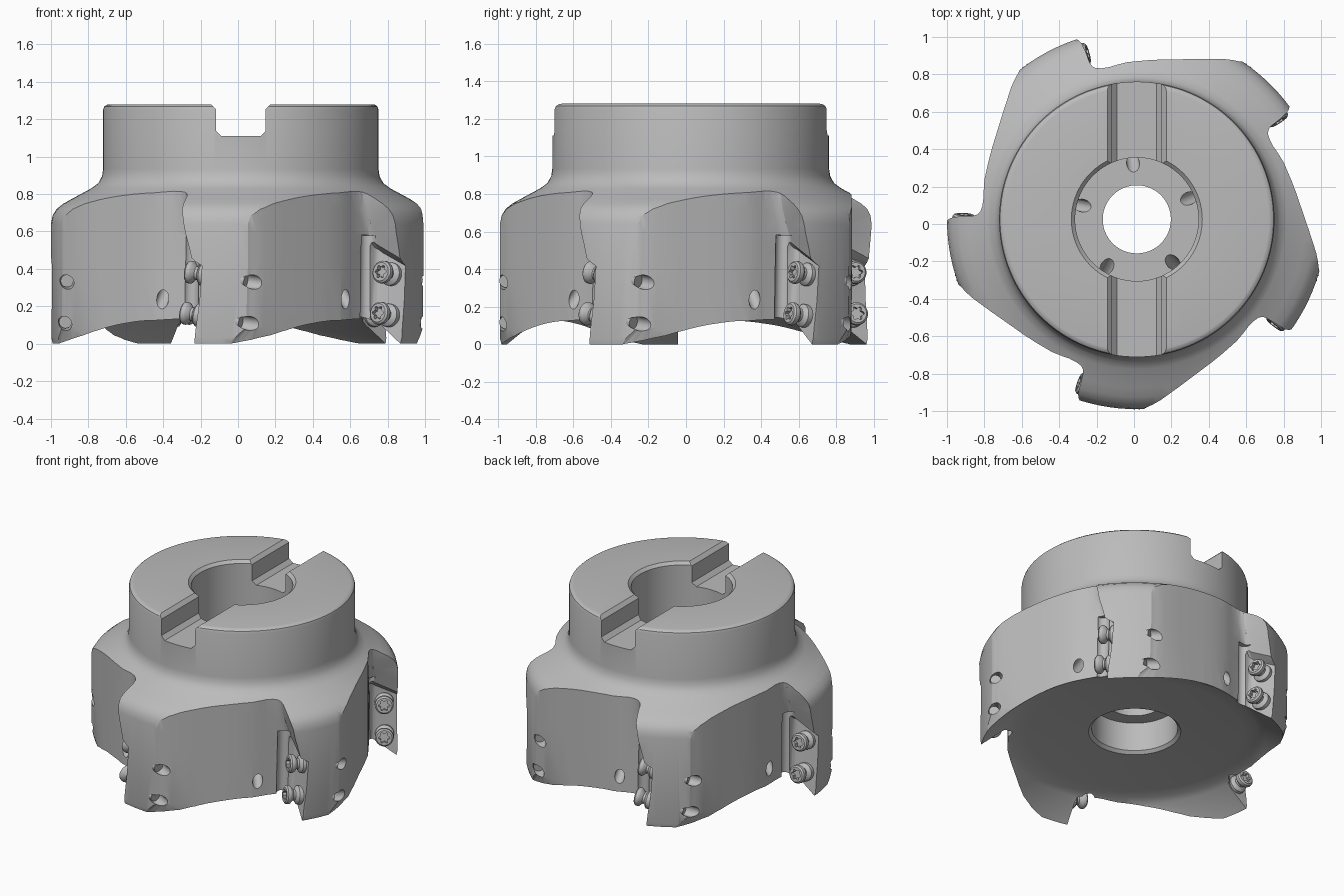
import bpy, bmesh, math
from mathutils import Vector, Matrix

if "Cube" in bpy.data.objects:
    bpy.data.objects.remove(bpy.data.objects["Cube"])

CENTRE = Vector((0.015, 0.025, 0))
TEETH = 5
STEP = 360 / TEETH
FIRST = -108.6            # angle of the first cutting edge

steel = bpy.data.materials.new("grey_steel")
steel.diffuse_color = (0.5, 0.5, 0.5, 1)
steel.use_nodes = True
steel.node_tree.nodes["Principled BSDF"].inputs["Base Color"].default_value = steel.diffuse_color


def polar(r, deg, z=0.0):
    a = math.radians(deg)
    return Vector((r * math.cos(a), r * math.sin(a), z))


def finish(bm, name):
    bmesh.ops.recalc_face_normals(bm, faces=bm.faces)
    me = bpy.data.meshes.new(name)
    bm.to_mesh(me)
    bm.free()
    ob = bpy.data.objects.new(name, me)
    bpy.context.collection.objects.link(ob)
    me.materials.append(steel)
    ob.location = CENTRE
    return ob


def stack(bm, rings, closed=False):
    """Skin a list of vertex rings; cap the ends or close the loop."""
    vs = [[bm.verts.new(p) for p in ring] for ring in rings]
    pairs = list(zip(vs, vs[1:])) + ([(vs[-1], vs[0])] if closed else [])
    for a, b in pairs:
        n = len(a)
        for i in range(n):
            j = (i + 1) % n
            bm.faces.new((a[i], a[j], b[j], b[i]))
    if not closed:
        bm.faces.new(vs[0][::-1])
        bm.faces.new(vs[-1])


def rod(bm, start, end, r, n=24):
    q = (end - start).to_track_quat('Z', 'Y')
    rings = [[p + q @ polar(r, 360 * i / n) for i in range(n)] for p in (start, end)]
    stack(bm, rings)


def boolean(ob, cutter, op):
    cutter.hide_render = True
    m = ob.modifiers.new(op, 'BOOLEAN')
    m.operation, m.object, m.solver = op, cutter, 'EXACT'
    bpy.context.view_layer.objects.active = ob
    bpy.ops.object.modifier_apply(modifier=m.name)
    bpy.data.objects.remove(cutter)


def smooth(ob, deg):
    bpy.ops.object.select_all(action='DESELECT')
    ob.select_set(True)
    bpy.context.view_layer.objects.active = ob
    bpy.ops.object.shade_smooth_by_angle(angle=math.radians(deg))


# Cutter body: turned profile with stepped bore, hub, shoulder and dished underside
profile = [(0.30, 0.175), (0.28, 0.195), (0.28, 0.40), (0.182, 0.40), (0.182, 0.83),
           (0.33, 0.83), (0.33, 1.26), (0.35, 1.28), (0.705, 1.28), (0.719, 1.277),
           (0.731, 1.267), (0.736, 1.25), (0.736, 0.935), (0.742, 0.895), (0.762, 0.858),
           (0.80, 0.83), (0.90, 0.776), (0.95, 0.748), (0.985, 0.72), (1.006, 0.685),
           (1.015, 0.64), (1.015, 0.03), (1.008, 0.0), (0.995, 0.01), (0.85, 0.122),
           (0.80, 0.142), (0.70, 0.156)]
bm = bmesh.new()
stack(bm, [[polar(r, 360 * i / 128, z) for i in range(128)] for r, z in profile], closed=True)
body = finish(bm, "cutter_body")

# Tooth outline (angle after cutting edge, radius), swept through levels with a leaning
# face and a relieved lower back corner
back = [(6, 1.15), (17, 1.10), (19.6, 1.026), (21.7, 1.006), (23.4, 0.995), (26, 0.976),
        (33, 0.922), (40, 0.884), (46, 0.864), (51, 0.852), (58, 0.842), (62, 0.833), (65, 0.827)]
relief = [0, 6, 6, 6, 5.5, 4.5, 1.5]
face = [(68.5, 0.829), (70.5, 0.837), (71.6, 0.852), (72, 0.875), (72, 1.14)]
levels = [(-0.2, 3.4, 0, 1), (0.0, 4.4, 0, 1), (0.085, 4.9, 0, 0.1), (0.43, 6.8, 1, 0),
          (0.47, 3.6, 1, 0), (0.60, 1.6, 0.6, 0), (0.72, 0, 0, 0), (1.0, -2.5, 0, 0),
          (1.5, -2.5, 0, 0)]
rings = []
for z, lean, slope, cut in levels:
    ring = []
    for k in range(TEETH):
        base = FIRST + STEP * k
        for i, (a, r) in enumerate(back):
            ring.append(polar(r, base + a - (cut * relief[i] if i < len(relief) else 0), z))
        ring += [polar(r, base + a + lean, z + slope * 0.75 * (0.95 - min(r, 1.05))) for a, r in face]
    rings.append(ring)
bm = bmesh.new()
stack(bm, rings)
bmesh.ops.triangulate(bm, faces=bm.faces)
boolean(body, finish(bm, "tooth_outline"), 'INTERSECT')

# Driving slot across the hub, with chamfered edges
half = [(0.105, 1.11), (0.133, 1.138), (0.133, 1.255), (0.168, 1.29), (0.168, 1.4)]
section = half + [(-x, z) for x, z in reversed(half)]
bm = bmesh.new()
stack(bm, [[(x, y, z) for x, z in section] for y in (-0.9, 0.9)])
boolean(body, finish(bm, "slot_cutter"), 'DIFFERENCE')


def screw_axis(k, z):
    """Seat point and direction into the tooth."""
    ang = FIRST + STEP * k + 4.3 + z * 7
    d = polar(1, ang + 83)
    d.z = -0.15
    return polar(0.932, ang, z), d.normalized()


SCREWS = (0.37, 0.15)

# Relief grooves at the seat corners
bm = bmesh.new()
for k in range(TEETH):
    a = FIRST + STEP * k
    rod(bm, polar(0.842, a - 0.5, -0.1), polar(0.842, a + 0.5, 0.58), 0.042)
boolean(body, finish(bm, "groove_cutter"), 'DIFFERENCE')

# Screw holes through the teeth and steep coolant holes from the bore
bm = bmesh.new()
for k in range(TEETH):
    for z in SCREWS:
        p, d = screw_axis(k, z)
        rod(bm, p + d * 0.05, p + d * 0.55, 0.038)
    a = FIRST + STEP * k + 57.7
    rod(bm, polar(0.245, a, 0.89), polar(0.93, a + 3, 0.133), 0.034)
boolean(body, finish(bm, "hole_cutter"), 'DIFFERENCE')
smooth(body, 28)

# Clamping screws: shank, flanged base, waist, head and star socket
head = [(0.034, -0.23), (0.034, -0.045), (0.055, -0.04), (0.062, 0.0), (0.062, 0.02),
        (0.052, 0.03), (0.037, 0.038), (0.037, 0.052), (0.058, 0.07), (0.062, 0.08),
        (0.06, 0.096), (0.05, 0.105)]
for k in range(TEETH):
    for n, z in enumerate(SCREWS):
        p, d = screw_axis(k, z)
        q = (-d).to_track_quat('Z', 'Y')
        rings = [[polar(r, 10 * i, h) for i in range(36)] for r, h in head]
        for h in (0.105, 0.08):
            rings.append([polar(0.032 * (1 + 0.2 * math.cos(math.radians(60 * i))), 10 * i, h)
                          for i in range(36)])
        bm = bmesh.new()
        stack(bm, rings)
        bmesh.ops.transform(bm, verts=bm.verts, matrix=Matrix.Translation(p) @ q.to_matrix().to_4x4())
        smooth(finish(bm, f"clamp_screw_{k + 1}_{n + 1}"), 35)
